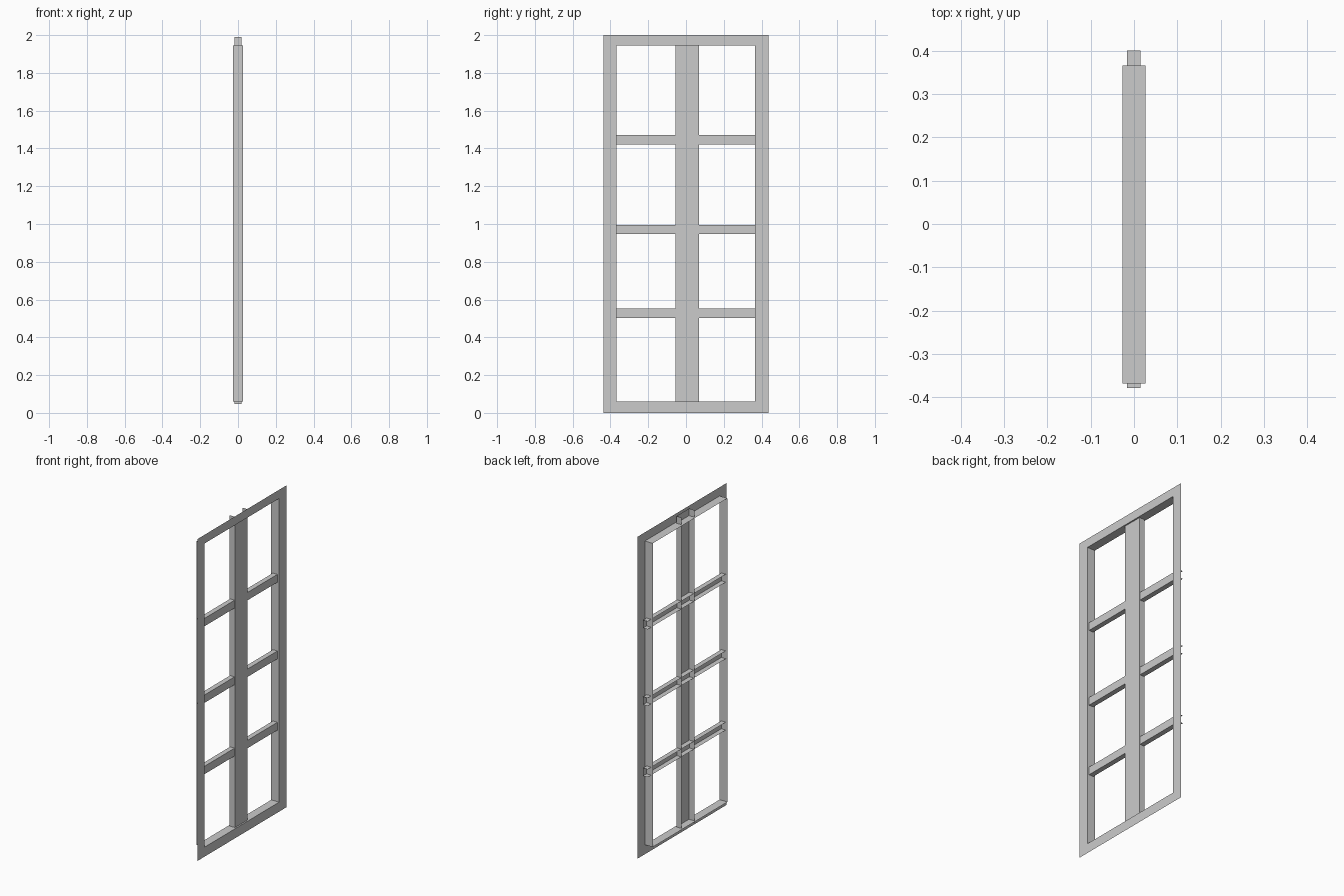
import bpy

if "Cube" in bpy.data.objects:
    bpy.data.objects.remove(bpy.data.objects["Cube"])


def loft(name, rings, closed):
    """Join equal-length rings of points with quads (open sheet-metal surfaces)."""
    n = len(rings[0])
    verts = [p for ring in rings for p in ring]
    faces = []
    for r in range(len(rings) - 1):
        for i in range(n if closed else n - 1):
            j = (i + 1) % n
            a, b = r * n, (r + 1) * n
            faces.append((a + i, a + j, b + j, b + i))
    mesh = bpy.data.meshes.new(name)
    mesh.from_pydata(verts, [], faces)
    obj = bpy.data.objects.new(name, mesh)
    bpy.context.collection.objects.link(obj)
    return obj


def rect(x, y0, y1, z0, z1):
    return [(x, y0, z0), (x, y1, z0), (x, y1, z1), (x, y0, z1)]


def channel(name, back, front, w0, w1, start, end, vertical):
    """U-shaped channel, open towards the back (-x) and at both ends."""
    profile = [(back, w0), (front, w0), (front, w1), (back, w1)]
    if vertical:
        rings = [[(x, w, t) for x, w in profile] for t in (start, end)]
    else:
        rings = [[(x, t, w) for x, w in profile] for t in (end, start)]
    return loft(name, rings, closed=False)


# Face flange with the opening walls folded back behind it
D = 0.027
opening = (-0.368, 0.365, 0.059, 1.946)
loft("outer_frame", [rect(D, -0.437, 0.437, 0, 2),
                     rect(D, *opening),
                     rect(-D, *opening)], closed=True)

# Wide central upright
channel("center_mullion", -0.019, 0.018, -0.055, 0.069, 0.046, 1.99, True)

# Three horizontal bars running through the upright
for i, z in enumerate((0.503, 0.946, 1.422)):
    channel(f"cross_bar_{i + 1}", -0.016, 0.015, z, z + 0.049, -0.378, 0.40, False)
